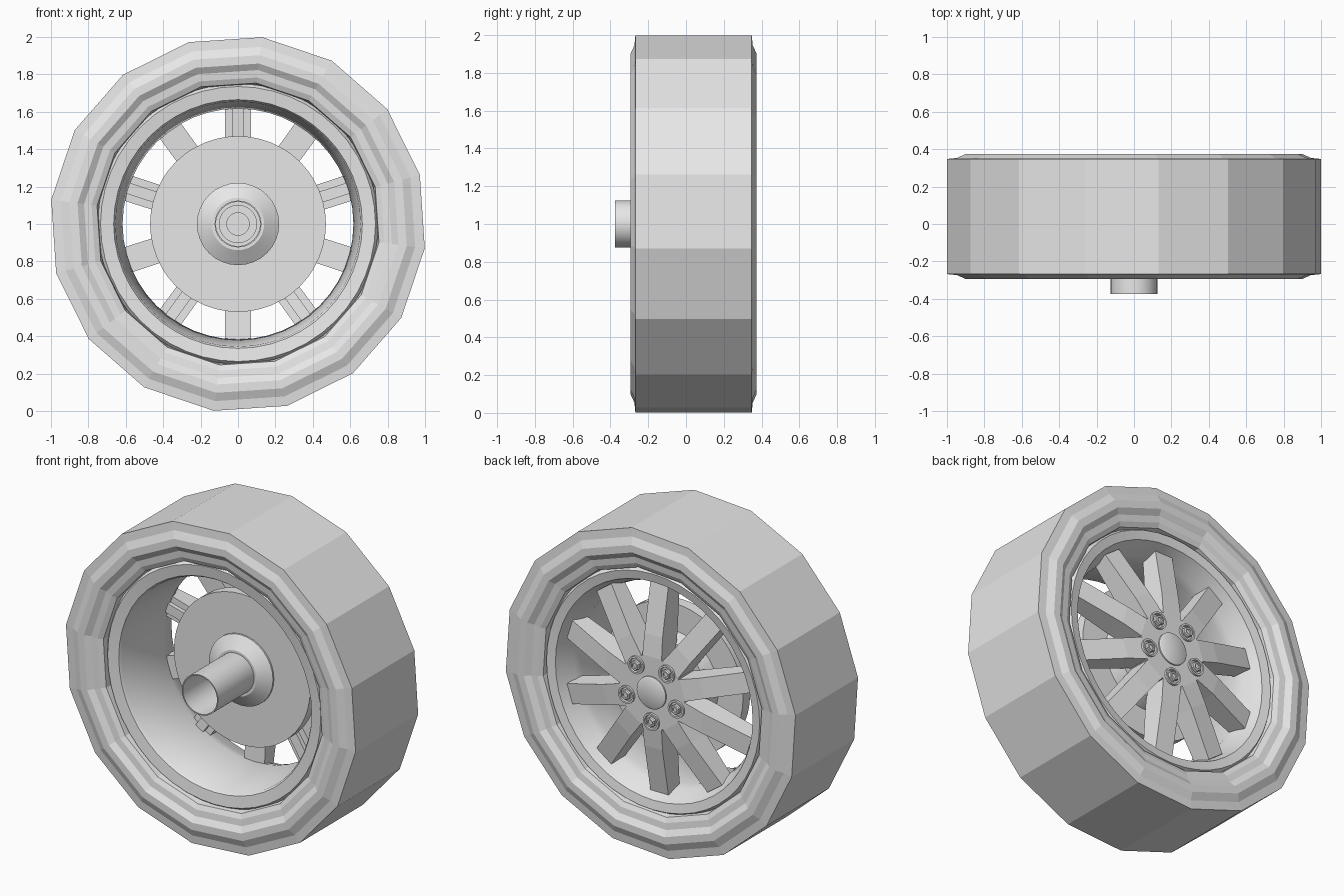
import bpy, bmesh
from math import sin, cos, pi, radians

cube = bpy.data.objects.get("Cube")
if cube:
    bpy.data.objects.remove(cube)

grey = bpy.data.materials.new("plain_grey")
grey.use_nodes = True
grey.diffuse_color = (0.8, 0.8, 0.8, 1)
grey.node_tree.nodes["Principled BSDF"].inputs["Base Color"].default_value = (0.8, 0.8, 0.8, 1)

CENTRE_Z = 1.0


def finish(name, bm, smooth=False):
    bmesh.ops.remove_doubles(bm, verts=bm.verts, dist=0.0001)
    bmesh.ops.recalc_face_normals(bm, faces=bm.faces)
    mesh = bpy.data.meshes.new(name)
    bm.to_mesh(mesh)
    bm.free()
    mesh.materials.append(grey)
    obj = bpy.data.objects.new(name, mesh)
    bpy.context.collection.objects.link(obj)
    if smooth:
        bpy.ops.object.select_all(action='DESELECT')
        obj.select_set(True)
        bpy.context.view_layer.objects.active = obj
        bpy.ops.object.shade_smooth_by_angle(angle=radians(30))
    return obj


def lathe(name, profile, segments, turn=0.0, closed=False, smooth=True, at=(0, 0)):
    """Spin (radius, y) points about a y-parallel axis."""
    bm = bmesh.new()
    rings = []
    for r, y in profile:
        ring = []
        for i in range(segments):
            a = turn + 2 * pi * i / segments
            ring.append(bm.verts.new((at[0] + r * sin(a), y, CENTRE_Z + at[1] + r * cos(a))))
        rings.append(ring)
    pairs = list(zip(rings, rings[1:]))
    if closed:
        pairs.append((rings[-1], rings[0]))
    for a, b in pairs:
        for i in range(segments):
            j = (i + 1) % segments
            bm.faces.new((a[i], a[j], b[j], b[i]))
    bmesh.ops.dissolve_degenerate(bm, dist=0.00001, edges=bm.edges)
    return finish(name, bm, smooth)


def beam(name, stations, angle):
    """Radial bar; each station is (radius, outer y, inner y, outer half width, inner half width)."""
    bm = bmesh.new()
    ux, uz = sin(angle), cos(angle)
    sections = []
    for r, y_out, y_in, w_out, w_in in stations:
        corners = [(-w_out, y_out), (w_out, y_out), (w_in, y_in), (-w_in, y_in)]
        sections.append([bm.verts.new((r * ux + s * uz, y, CENTRE_Z + r * uz - s * ux))
                         for s, y in corners])
    for a, b in zip(sections, sections[1:]):
        for i in range(4):
            j = (i + 1) % 4
            bm.faces.new((a[i], a[j], b[j], b[i]))
    bm.faces.new(sections[0])
    bm.faces.new(sections[-1])
    return finish(name, bm)


# Tyre: faceted, same sidewall on both sides
MID = 0.04
half = [(0.75, 0.22), (0.76, 0.29), (0.79, 0.305), (0.83, 0.31),
        (0.865, 0.333), (0.91, 0.333), (0.955, 0.313), (1.007, 0.308)]
tyre = [(r, MID - d) for r, d in half] + [(r, MID + d) for r, d in reversed(half)]
lathe("tyre", tyre, 16, turn=radians(7.4), closed=True, smooth=False)

# Rim barrel with a lip on each side
lathe("rim", [(0.75, -0.215), (0.735, -0.235), (0.665, -0.225), (0.655, -0.21),
              (0.617, 0.15), (0.63, 0.2), (0.665, 0.28), (0.68, 0.315),
              (0.735, 0.325), (0.75, 0.3)], 48, closed=True)

# Ten spokes; every other one carries a rib behind it
for k in range(10):
    angle = k * pi / 5
    beam(f"spoke_{k + 1}", [(0.1, 0.335, 0.2, 0.03, 0.03), (0.22, 0.335, 0.2, 0.066, 0.07),
                            (0.35, 0.32, 0.18, 0.062, 0.068),
                            (0.65, 0.262, 0.16, 0.062, 0.07)], angle)
    if k % 2 == 0:
        beam(f"spoke_rib_{k // 2 + 1}", [(0.2, 0.21, 0.17, 0.03, 0.03),
                                         (0.62, 0.17, 0.135, 0.03, 0.03)], angle)

# Hub plate and centre cap
lathe("hub", [(0, 0.335), (0.225, 0.335), (0.235, 0.2), (0, 0.2)], 10, turn=pi / 10, smooth=False)
lathe("centre_cap", [(0.1, 0.33), (0.1, 0.343), (0.088, 0.35), (0, 0.352)], 32)

# Wheel nuts with round collars
for k in range(5):
    a = pi + k * 2 * pi / 5
    spot = (0.18 * sin(a), 0.18 * cos(a))
    lathe(f"nut_collar_{k + 1}", [(0.054, 0.325), (0.054, 0.348), (0.043, 0.348), (0.04, 0.337),
                                  (0, 0.337)], 20, at=spot)
    lathe(f"wheel_nut_{k + 1}", [(0.032, 0.33), (0.032, 0.352), (0.027, 0.358), (0.017, 0.358),
                                 (0.017, 0.348), (0, 0.348)], 6, at=spot, smooth=False)

# Brake disc with its hat, joined to the hub
lathe("brake_disc", [(0.1, 0.04), (0.47, 0.04), (0.47, 0.11), (0.3, 0.11),
                     (0.28, 0.2), (0.1, 0.2)], 48, closed=True)

# Flange and hollow axle
lathe("axle_flange", [(0.22, 0.05), (0.22, 0.03), (0.14, -0.02), (0.12, -0.02)], 32)
lathe("axle", [(0.12, 0.05), (0.125, -0.02), (0.125, -0.375), (0.118, -0.375), (0.118, 0.0),
               (0.1, 0.0), (0.1, 0.05), (0.06, 0.05), (0.06, 0.08), (0, 0.08)], 32)
